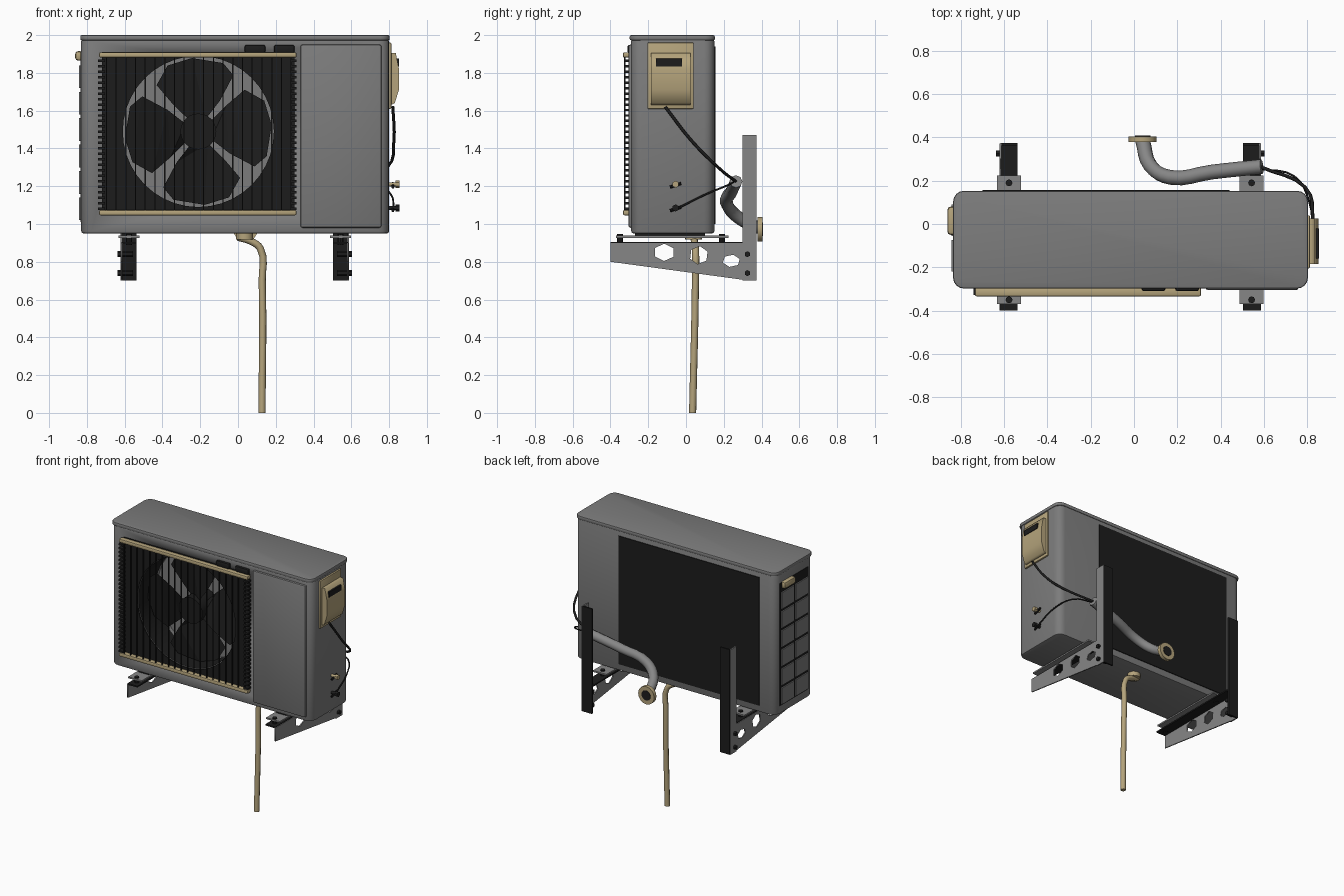
import bpy, bmesh, math
from mathutils import Matrix, Vector

if "Cube" in bpy.data.objects:
    bpy.data.objects.remove(bpy.data.objects["Cube"])


def material(name, rgb):
    m = bpy.data.materials.new(name)
    m.diffuse_color = (*rgb, 1)
    m.use_nodes = True
    m.node_tree.nodes["Principled BSDF"].inputs["Base Color"].default_value = m.diffuse_color
    return m


GREY = material("casing grey", (0.2, 0.2, 0.2))
STEEL = material("bracket grey", (0.24, 0.24, 0.24))
DARK = material("near black", (0.012, 0.012, 0.012))
TAN = material("tan plastic", (0.46, 0.37, 0.2))

YZ = Matrix(((0, 0, 1, 0), (1, 0, 0, 0), (0, 1, 0, 0), (0, 0, 0, 1)))  # drawing in y,z
XZ = Matrix.Rotation(math.pi / 2, 4, 'X')                               # drawing in x,z


def finish(name, bm, mat, smooth=False):
    me = bpy.data.meshes.new(name)
    bmesh.ops.recalc_face_normals(bm, faces=bm.faces)
    bm.to_mesh(me)
    bm.free()
    me.materials.append(mat)
    ob = bpy.data.objects.new(name, me)
    bpy.context.collection.objects.link(ob)
    if smooth:
        select(ob)
        bpy.ops.object.shade_smooth_by_angle(angle=math.radians(35))
    return ob


def select(ob):
    bpy.ops.object.select_all(action='DESELECT')
    ob.select_set(True)
    bpy.context.view_layer.objects.active = ob


def add_box(bm, lo, hi):
    lo, hi = Vector(lo), Vector(hi)
    return bmesh.ops.create_cube(
        bm, size=1, matrix=Matrix.Translation((lo + hi) / 2) @ Matrix.Diagonal((*(hi - lo), 1)))


def boxes(name, spans, mat, bevel=0):
    bm = bmesh.new()
    for lo, hi in spans:
        add_box(bm, lo, hi)
    if bevel:
        bmesh.ops.bevel(bm, geom=bm.edges[:], offset=bevel, segments=2, profile=0.5, affect='EDGES')
    return finish(name, bm, mat, bevel > 0)


def rounded_case(name, lo, hi, mat, corner, rim):
    bm = bmesh.new()
    add_box(bm, lo, hi)
    upright = [e for e in bm.edges if abs(e.verts[0].co.z - e.verts[1].co.z) > 1e-4]
    bmesh.ops.bevel(bm, geom=upright, offset=corner, segments=4, profile=0.5, affect='EDGES')
    flat = [e for e in bm.edges if abs(e.verts[0].co.z - e.verts[1].co.z) < 1e-4]
    bmesh.ops.bevel(bm, geom=flat, offset=rim, segments=2, profile=0.5, affect='EDGES')
    return finish(name, bm, mat, True)


def rods(name, spans, r, mat, n=12):
    bm = bmesh.new()
    for a, b in spans:
        a, b = Vector(a), Vector(b)
        turn = (b - a).to_track_quat('Z', 'Y').to_matrix().to_4x4()
        bmesh.ops.create_cone(bm, cap_ends=True, segments=n, radius1=r, radius2=r, depth=(b - a).length,
                              matrix=Matrix.Translation((a + b) / 2) @ turn)
    return finish(name, bm, mat, True)


def from_curve(name, cu, mat, matrix=Matrix()):
    ob = bpy.data.objects.new(name, cu)
    bpy.context.collection.objects.link(ob)
    ob.matrix_world = matrix
    cu.materials.append(mat)
    select(ob)
    bpy.ops.object.convert(target='MESH')
    return bpy.context.view_layer.objects.active


def plate(name, loops, at, thick, mat, plane):
    """Flat outline with holes, centred at the offset 'at' along the plane normal."""
    cu = bpy.data.curves.new(name, 'CURVE')
    cu.dimensions = '2D'
    cu.fill_mode = 'BOTH'
    cu.extrude = thick / 2
    for pts in loops:
        sp = cu.splines.new('POLY')
        sp.points.add(len(pts) - 1)
        for p, (u, v) in zip(sp.points, pts):
            p.co = (u, v, 0, 1)
        sp.use_cyclic_u = True
    return from_curve(name, cu, mat, Matrix.Translation(at) @ plane)


def tube(name, pts, r, mat, res=4):
    cu = bpy.data.curves.new(name, 'CURVE')
    cu.dimensions = '3D'
    cu.bevel_depth = r
    cu.bevel_resolution = 2
    cu.resolution_u = res
    cu.use_fill_caps = True
    sp = cu.splines.new('BEZIER')
    sp.bezier_points.add(len(pts) - 1)
    for p, co in zip(sp.bezier_points, pts):
        p.co = co
        p.handle_left_type = p.handle_right_type = 'AUTO'
    ob = from_curve(name, cu, mat)
    bpy.ops.object.shade_smooth_by_angle(angle=math.radians(50))
    return ob


def ring(cx, cy, rx, ry, n, turn=0.0):
    return [(cx + rx * math.cos(turn + math.tau * i / n), cy + ry * math.sin(turn + math.tau * i / n))
            for i in range(n)]


# Casing with the round fan well cut into the front
FX, FZ, FR = -0.21, 1.49, 0.40
case = rounded_case("casing", (-0.83, -0.29, 0.95), (0.80, 0.15, 1.98), GREY, 0.055, 0.012)
cutter = rods("fan_well_cutter", [((FX, -0.5, FZ), (FX, -0.06, FZ))], FR, GREY, 40)
cutter.hide_render = True
mod = case.modifiers.new("fan well", 'BOOLEAN')
mod.object = cutter
mod.operation = 'DIFFERENCE'
select(case)
bpy.ops.object.modifier_apply(modifier=mod.name)
bpy.data.objects.remove(cutter)
rounded_case("lid", (-0.835, -0.298, 1.972), (0.803, 0.153, 2.0), GREY, 0.05, 0.008)
boxes("front_service_panel", [((0.33, -0.305, 0.98), (0.76, -0.28, 1.95))], GREY, 0.012)

# Dark front plate, well lining and the fan
plate("fan_surround", [[(-0.72, 1.05), (0.30, 1.05), (0.30, 1.91), (-0.72, 1.91)], ring(FX, FZ, FR, FR, 40)],
      (0, -0.293, 0), 0.01, DARK, XZ)
bm = bmesh.new()
bmesh.ops.create_cone(bm, cap_ends=False, segments=40, radius1=FR - 0.004, radius2=FR - 0.004, depth=0.2,
                      matrix=Matrix.Translation((FX, -0.19, FZ)) @ XZ)
finish("fan_well_lining", bm, DARK, True)
bm = bmesh.new()
blade = [(.08, -36), (.2, -40), (.35, -37), (.385, -25), (.39, 0), (.385, 20), (.33, 37), (.2, 38), (.08, 34)]
for k in range(4):
    vs = []
    for r, off in blade:
        a = math.radians(5 + 90 * k + off)
        vs.append(bm.verts.new((FX + r * math.cos(a), -0.19 + 0.0008 * off, FZ + r * math.sin(a))))
    bm.faces.new(vs)
bmesh.ops.triangulate(bm, faces=bm.faces[:])
finish("fan_blades", bm, DARK)
rods("fan_hub", [((FX, -0.25, FZ), (FX, -0.07, FZ))], 0.095, DARK, 24)

# Wire guard: uprights, side teeth, tan rails and top clips
boxes("guard_wires", [((-0.70 + 0.0515 * i, -0.328, 1.05), (-0.694 + 0.0515 * i, -0.32, 1.90))
                      for i in range(20)], DARK)
boxes("guard_teeth", [((x, -0.328, 1.075 + 0.029 * i), (x + 0.035, -0.29, 1.088 + 0.029 * i))
                      for x in (-0.74, 0.275) for i in range(28)], DARK)
boxes("guard_rails", [((-0.735, -0.334, z - 0.014), (0.31, -0.295, z + 0.014)) for z in (1.06, 1.895)], TAN, 0.008)
boxes("guard_clips", [((x, -0.31, 1.905), (x + 0.11, -0.285, 1.948)) for x in (0.035, 0.19)], DARK, 0.01)

# Back coil and left side louvres
boxes("back_coil", [((-0.70, 0.14, 1.0), (0.44, 0.156, 1.94))], DARK)
boxes("side_vent_recess", [((-0.833, -0.23, 1.01), (-0.82, 0.10, 1.91))], DARK)
boxes("side_vent_cells", [((-0.842, y, 1.02 + 0.14 * i), (-0.83, y + 0.145, 1.14 + 0.14 * i))
                          for y in (-0.22, -0.055) for i in range(6)], GREY)
boxes("side_handle", [((-0.862, -0.05, 1.865), (-0.82, 0.08, 1.915))], TAN, 0.015)

# Connection cover on the right side
boxes("cover_back", [((0.79, -0.205, 1.61), (0.812, 0.04, 1.96))], TAN, 0.005)
plate("cover_hood", [[(0.80, 1.905), (0.835, 1.905), (0.852, 1.82), (0.852, 1.71), (0.83, 1.64), (0.80, 1.625)]],
      (0, -0.08, 0), 0.21, TAN, XZ)
boxes("cover_slot", [((0.82, -0.16, 1.835), (0.853, -0.02, 1.875))], DARK)

# Service valves
for label, z, mat in (("upper", 1.21, TAN), ("lower", 1.085, DARK)):
    rods(label + "_valve_stem", [((0.79, -0.055, z), (0.855, -0.055, z))], 0.011, mat)
    rods(label + "_valve_nut", [((0.835, -0.055, z), (0.855, -0.055, z))], 0.019, mat, 6)
    rods(label + "_valve_port", [((0.82, -0.085, z - 0.015), (0.82, -0.025, z + 0.005))], 0.008, DARK, 8)

# Cables into the insulated pipe, and its wall collar
tube("power_cable", [(0.82, -0.11, 1.62), (0.825, 0.03, 1.44), (0.79, 0.17, 1.30), (0.58, 0.265, 1.225)], 0.008, DARK)
tube("thin_line", [(0.825, -0.03, 1.09), (0.81, 0.10, 1.155), (0.74, 0.22, 1.205), (0.58, 0.255, 1.225)], 0.005, DARK)
tube("insulated_pipe", [(0.59, 0.265, 1.225), (0.36, 0.24, 1.17), (0.17, 0.215, 1.11), (0.075, 0.27, 1.04),
                        (0.04, 0.385, 0.975)], 0.034, STEEL)
rods("wall_collar", [((0.04, 0.378, 0.972), (0.04, 0.405, 0.972))], 0.065, TAN, 16)
rods("wall_collar_core", [((0.04, 0.40, 0.972), (0.04, 0.408, 0.972))], 0.036, DARK, 16)

# Drain hose
rods("drain_fitting", [((0.035, 0.04, 0.918), (0.035, 0.04, 0.955))], 0.045, TAN, 16)
tube("drain_hose", [(0.0, 0.04, 0.93), (0.07, 0.045, 0.908), (0.118, 0.05, 0.87), (0.128, 0.05, 0.70),
                    (0.127, 0.035, 0.0)], 0.019, TAN)

# Wall brackets: pierced web, dark flanges, rail, foot pad and bolts
for side, cx, s in (("left", -0.577, -1), ("right", 0.543, 1)):
    web = cx + s * 0.039
    plate(side + "_bracket_web",
          [[(-0.40, 0.90), (-0.40, 0.80), (0.30, 0.705), (0.37, 0.70), (0.37, 0.90)],
           ring(-0.115, 0.85, 0.056, 0.046, 6, 0.5), ring(0.068, 0.835, 0.05, 0.048, 6, 0.4),
           ring(0.24, 0.805, 0.047, 0.033, 6, 0.3)], (web, 0, 0), 0.008, STEEL, YZ)
    boxes(side + "_bracket_flange", [((cx - 0.04, -0.40, 0.895), (cx + 0.04, 0.37, 0.905))], DARK)
    boxes(side + "_rail_side", [((web - 0.005, 0.30, 0.70), (web + 0.005, 0.372, 1.47))], STEEL)
    boxes(side + "_rail_back", [((cx - 0.04, 0.362, 0.70), (cx + 0.04, 0.374, 1.47))], DARK)
    boxes(side + "_foot_pad", [((cx - 0.055, -0.37, 0.927), (cx + 0.055, 0.225, 0.938))], STEEL)
    boxes(side + "_foot_block", [((cx - 0.04, -0.27, 0.936), (cx + 0.04, 0.10, 0.955))], DARK)
    rods(side + "_foot_bolts", [((cx, y, 0.89), (cx, y, 0.946)) for y in (-0.35, 0.19)], 0.016, DARK, 8)
    rods(side + "_rail_bolts", [((cx - s * 0.02, 0.325, z), (cx + s * 0.06, 0.325, z)) for z in (0.84, 0.74)],
         0.016, DARK, 6)
